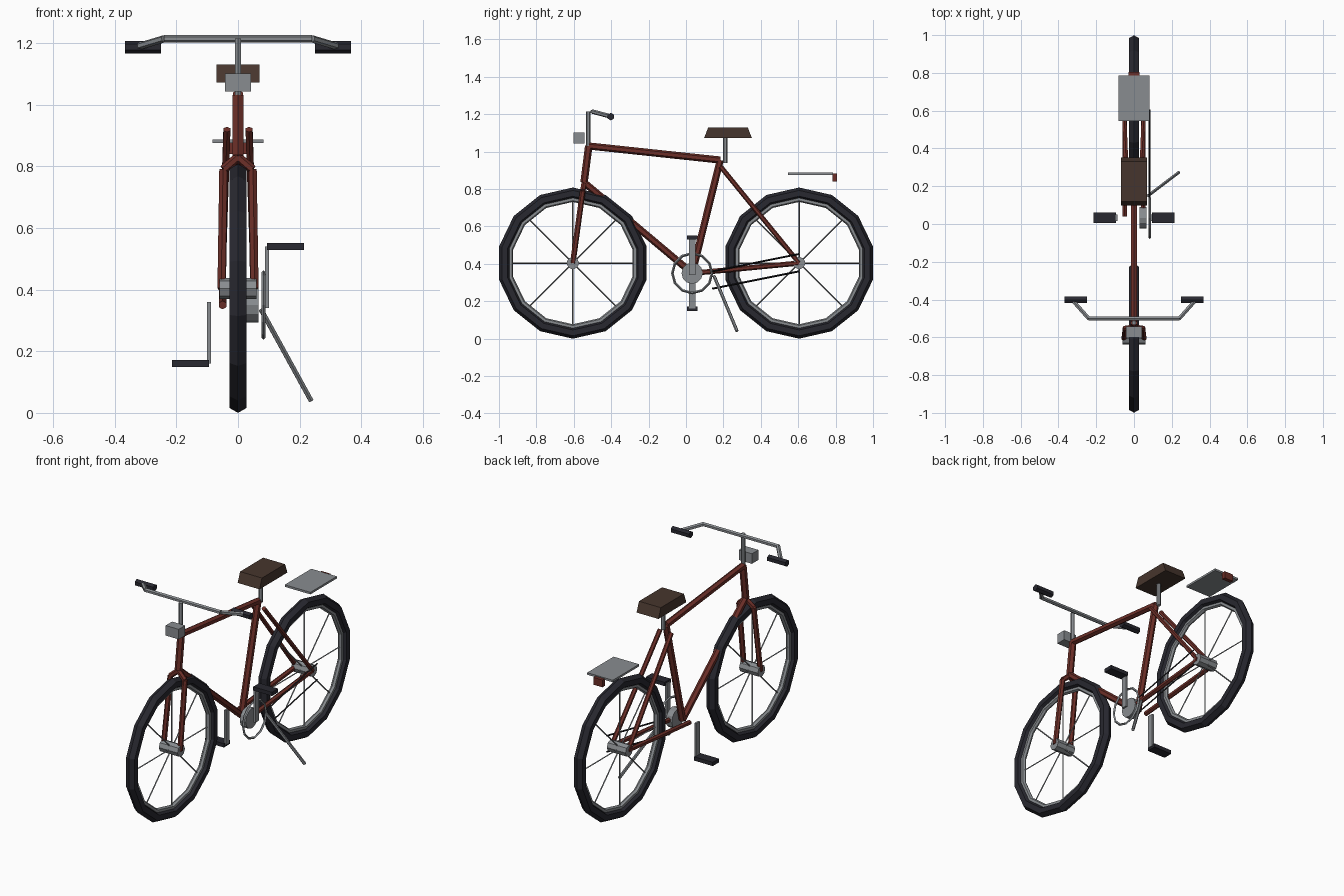
import bpy, bmesh, math
from mathutils import Vector, Matrix

if "Cube" in bpy.data.objects:
    bpy.data.objects.remove(bpy.data.objects["Cube"])


def material(name, r, g, b):
    m = bpy.data.materials.new(name)
    m.diffuse_color = (r, g, b, 1)
    m.use_nodes = True
    m.node_tree.nodes["Principled BSDF"].inputs["Base Color"].default_value = m.diffuse_color
    return m


RED = material("dark red paint", 0.15, 0.028, 0.021)
BLACK = material("black rubber", 0.021, 0.021, 0.029)
STEEL = material("grey steel", 0.25, 0.265, 0.28)
BROWN = material("brown leather", 0.062, 0.036, 0.026)
LAMP = material("red lamp", 0.15, 0.028, 0.021)
CHAIN = material("chain black", 0.01, 0.01, 0.012)


def finish(name, bm, mat):
    bmesh.ops.recalc_face_normals(bm, faces=bm.faces)
    me = bpy.data.meshes.new(name)
    bm.to_mesh(me)
    bm.free()
    me.materials.append(mat)
    ob = bpy.data.objects.new(name, me)
    bpy.context.collection.objects.link(ob)
    return ob


def add_tube(bm, a, b, r, sides):
    a, b = Vector(a), Vector(b)
    d = b - a
    mtx = Matrix.Translation((a + b) / 2) @ d.to_track_quat('Z', 'Y').to_matrix().to_4x4()
    bmesh.ops.create_cone(bm, cap_ends=True, segments=sides, radius1=r, radius2=r,
                          depth=d.length, matrix=mtx)


def tube(name, points, r, mat, sides=6):
    bm = bmesh.new()
    for a, b in zip(points, points[1:]):
        add_tube(bm, a, b, r, sides)
    return finish(name, bm, mat)


def box(name, lo, hi, mat, top_inset_y=0):
    lo, hi = Vector(lo), Vector(hi)
    bm = bmesh.new()
    bmesh.ops.create_cube(bm, size=1, matrix=Matrix.Translation((lo + hi) / 2)
                          @ Matrix.Diagonal((*(hi - lo), 1)))
    mid = (lo + hi) / 2
    for v in bm.verts:
        if v.co.z > mid.z:
            v.co.y -= math.copysign(top_inset_y, v.co.y - mid.y)
    return finish(name, bm, mat)


def ring(name, centre, major, minor, mat, sides, minor_sides):
    """Polygonal torus around the x axis with a corner at the top."""
    bm = bmesh.new()
    grid = []
    for i in range(sides):
        t = 2 * math.pi * i / sides
        row = []
        for j in range(minor_sides):
            p = 2 * math.pi * j / minor_sides
            rad = major + minor * math.cos(p)
            row.append(bm.verts.new((centre[0] + minor * math.sin(p),
                                     centre[1] + rad * math.sin(t),
                                     centre[2] + rad * math.cos(t))))
        grid.append(row)
    for i in range(sides):
        for j in range(minor_sides):
            k, l = (i + 1) % sides, (j + 1) % minor_sides
            bm.faces.new((grid[i][j], grid[k][j], grid[k][l], grid[i][l]))
    return finish(name, bm, mat)


# Wheels: tyre, rim, hub and eight spokes
WZ = 0.404
for label, y in (("front", -0.605), ("rear", 0.605)):
    ring(label + "_tyre", (0, y, WZ), 0.373, 0.031, BLACK, 14, 6)
    ring(label + "_rim", (0, y, WZ), 0.341, 0.014, STEEL, 14, 6)
    tube(label + "_hub", [(-0.06, y, WZ), (0.06, y, WZ)], 0.034, STEEL, 8)
    bm = bmesh.new()
    for i in range(4):
        t = math.pi * i / 4
        s = Vector((0, math.sin(t), math.cos(t))) * 0.34
        c = Vector((0, y, WZ))
        add_tube(bm, c - s, c + s, 0.004, 4)
    finish(label + "_spokes", bm, STEEL)

# Frame tubes
head_top, head_low = (0, -0.52, 1.03), (0, -0.545, 0.835)
seat_joint, bottom_bracket = (0, 0.183, 0.955), (0, 0.033, 0.35)
tube("head_tube", [head_top, head_low], 0.02, RED)
tube("top_tube", [head_top, seat_joint], 0.019, RED)
tube("down_tube", [head_low, bottom_bracket], 0.019, RED)
tube("seat_tube", [bottom_bracket, seat_joint], 0.019, RED)
for side, s in (("left", -1), ("right", 1)):
    tube(side + "_fork", [(0, -0.545, 0.83), (s * 0.047, -0.552, 0.79),
                          (s * 0.053, -0.605, WZ)], 0.015, RED)
    tube(side + "_seat_stay", [(s * 0.036, 0.185, 0.92), (s * 0.053, 0.605, WZ)], 0.013, RED)
    tube(side + "_chain_stay", [(s * 0.05, 0.04, 0.35), (s * 0.05, 0.605, WZ)], 0.014, RED)

# Steering: stem, handlebar, grips and headlamp
tube("stem", [(0, -0.523, 1.02), (0, -0.523, 1.215)], 0.012, STEEL)
tube("handlebar", [(-0.32, -0.41, 1.19), (-0.24, -0.5, 1.214),
                   (0.24, -0.5, 1.214), (0.32, -0.41, 1.19)], 0.012, STEEL)
for side, s in (("left", -1), ("right", 1)):
    tube(side + "_grip", [(s * 0.25, -0.402, 1.187), (s * 0.367, -0.402, 1.187)], 0.02, BLACK)
box("headlamp", (-0.042, -0.602, 1.043), (0.042, -0.543, 1.101), STEEL)

# Saddle
tube("seat_post", [(0, 0.21, 0.94), (0, 0.21, 1.08)], 0.012, STEEL)
box("seat", (-0.07, 0.097, 1.073), (0.07, 0.352, 1.13), BROWN, 0.022)

# Luggage rack and tail lamp
box("rack", (-0.082, 0.545, 0.876), (0.082, 0.787, 0.888), STEEL)
box("tail_lamp", (-0.029, 0.784, 0.84), (0.029, 0.806, 0.882), LAMP)

# Drivetrain
CY, CZ = 0.033, 0.35
tube("crank_hub", [(0.028, CY, CZ), (0.066, CY, CZ)], 0.057, STEEL, 12)
ring("chainring", (0.083, CY, CZ), 0.106, 0.007, STEEL, 12, 4)
for side, s in (("left", -1), ("right", 1)):
    x = s * 0.094
    z = CZ + s * 0.09
    box(side + "_crank", (x - 0.006, CY - 0.017, z - 0.1), (x + 0.006, CY + 0.017, z + 0.1), STEEL)
    x, z = s * 0.154, CZ + s * 0.19
    box(side + "_pedal", (x - 0.06, CY - 0.028, z - 0.011), (x + 0.06, CY + 0.028, z + 0.011), BLACK)
for label, dz in (("upper", 0), ("lower", -0.093)):
    tube(label + "_chain", [(0.083, 0.14, 0.36 + dz), (0.083, 0.605, 0.453 + dz)], 0.005, CHAIN, 4)

# Kickstand
tube("kickstand", [(0.075, 0.15, 0.335), (0.237, 0.273, 0.04)], 0.009, STEEL)
